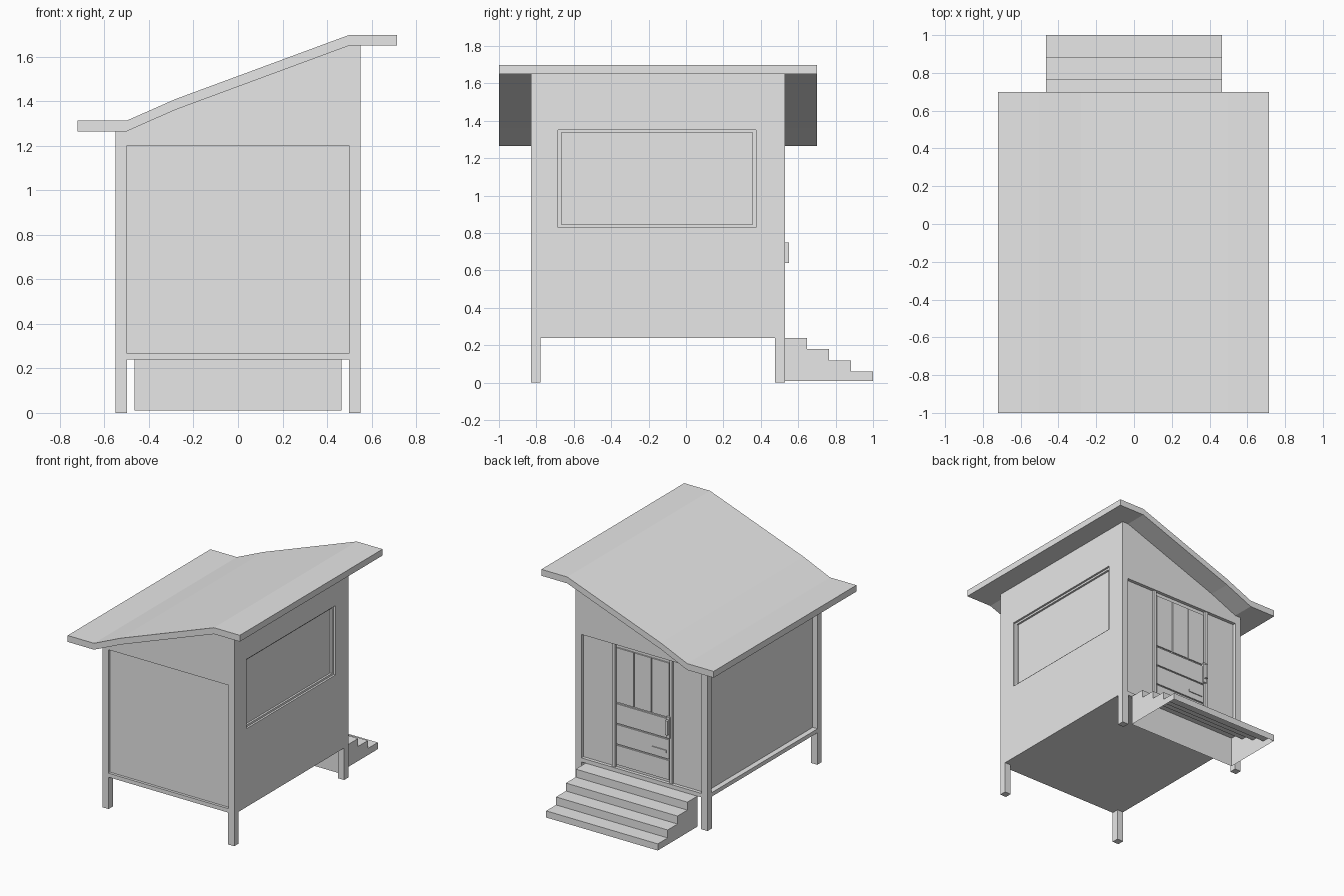
import bpy
import bmesh

cube = bpy.data.objects.get("Cube")
if cube:
    bpy.data.objects.remove(cube, do_unlink=True)

grey = bpy.data.materials.new("plain_grey")
grey.diffuse_color = (0.8, 0.8, 0.8, 1)
grey.use_nodes = True
grey.node_tree.nodes["Principled BSDF"].inputs["Base Color"].default_value = (0.8, 0.8, 0.8, 1)


def finish(name, bm):
    bmesh.ops.recalc_face_normals(bm, faces=bm.faces)
    mesh = bpy.data.meshes.new(name)
    bm.to_mesh(mesh)
    bm.free()
    mesh.materials.append(grey)
    obj = bpy.data.objects.new(name, mesh)
    bpy.context.collection.objects.link(obj)
    return obj


def box(name, x, y, z):
    bm = bmesh.new()
    bmesh.ops.create_cube(bm, size=1)
    for v in bm.verts:
        for axis, (low, high) in enumerate((x, y, z)):
            v.co[axis] = high if v.co[axis] > 0 else low
    return finish(name, bm)


def prism(name, points, axis, low, high, open_bottom=False):
    """Extrude a profile along x (profile in yz) or y (profile in xz)."""
    bm = bmesh.new()
    place = (lambda p: (low, p[0], p[1])) if axis == 0 else (lambda p: (p[0], low, p[1]))
    face = bm.faces.new([bm.verts.new(place(p)) for p in points])
    new = bmesh.ops.extrude_face_region(bm, geom=[face])["geom"]
    for v in new:
        if isinstance(v, bmesh.types.BMVert):
            v.co[axis] = high
    bmesh.ops.recalc_face_normals(bm, faces=bm.faces)
    if open_bottom:
        bottom = min(bm.faces, key=lambda f: f.calc_center_median().z)
        bmesh.ops.delete(bm, geom=[bottom], context='FACES_ONLY')
    return finish(name, bm)


def cut(target, x, y, z):
    cutter = box("cutter", x, y, z)
    cutter.hide_render = True
    mod = target.modifiers.new("recess", 'BOOLEAN')
    mod.operation = 'DIFFERENCE'
    mod.solver = 'EXACT'
    mod.object = cutter
    bpy.context.view_layer.objects.active = target
    bpy.ops.object.modifier_apply(modifier=mod.name)
    bpy.data.objects.remove(cutter, do_unlink=True)


FRONT, BACK, SIDE, FLOOR = -0.83, 0.53, 0.55, 0.24

# Roof slab, with flat eaves on both sides of the slope
slope = [(-0.72, 1.265), (-0.5, 1.265), (-0.28, 1.362), (0.5, 1.65), (0.715, 1.65)]
top = [(x, z + 0.048) for x, z in reversed(slope)]
prism("roof", slope + top, 1, -1.0, 0.7)

# Walls, following the underside of the roof
wall_top = [(-SIDE, 1.265)] + slope[1:4] + [(SIDE, 1.65)]
walls = prism("walls", [(SIDE, FLOOR), (-SIDE, FLOOR)] + wall_top, 1, FRONT, BACK)

# Recessed wall panels and the stepped window recess
panel = (0.27, 1.2)
cut(walls, (-0.5, 0.5), (FRONT - 0.1, FRONT + 0.02), panel)
cut(walls, (-0.5, 0.5), (BACK - 0.025, BACK + 0.1), panel)
cut(walls, (-SIDE - 0.1, -SIDE + 0.04), (-0.78, 0.48), panel)
cut(walls, (SIDE - 0.015, SIDE + 0.1), (-0.685, 0.375), (0.83, 1.352))
cut(walls, (SIDE - 0.03, SIDE + 0.1), (-0.665, 0.355), (0.845, 1.337))

# Corner legs
for side, x in (("left", (0.498, SIDE)), ("right", (-SIDE, -0.498))):
    box("front_leg_" + side, x, (FRONT, FRONT + 0.053), (0, FLOOR))
    box("back_leg_" + side, x, (BACK - 0.053, BACK), (0, FLOOR))

# Hollow steps at the back
outline = [(BACK, 0.01), (BACK, FLOOR)]
for i in range(4):
    y, z = 0.648 + i * 0.1173, FLOOR - i * 0.06
    outline += [(y, z), (y, z - 0.06 if i < 3 else 0.01)]
prism("steps", outline, 0, -0.465, 0.465, open_bottom=True)

# Back door: frame strips, upright planks above and level planks below
inner = BACK - 0.03
for name, x in (("left", 0.238), ("right", -0.238)):
    box("door_frame_" + name, (x - 0.012, x + 0.012), (inner, BACK - 0.008), panel)
for i in range(3):
    x = -0.148 + i * 0.148
    box("upper_door_plank", (x - 0.07, x + 0.07), (inner, BACK - 0.015), (0.76, 1.17))
    z = 0.29 + i * 0.156
    box("lower_door_plank", (-0.218, 0.218), (inner, BACK - 0.015), (z, z + 0.146))

# Door handle and letter slot
box("handle_plate", (-0.235, -0.205), (inner, BACK), (0.61, 0.77))
box("handle_grip", (-0.23, -0.21), (BACK - 0.01, BACK + 0.02), (0.64, 0.75))
box("letter_slot", (-0.2, -0.08), (inner, BACK - 0.008), (0.49, 0.51))
